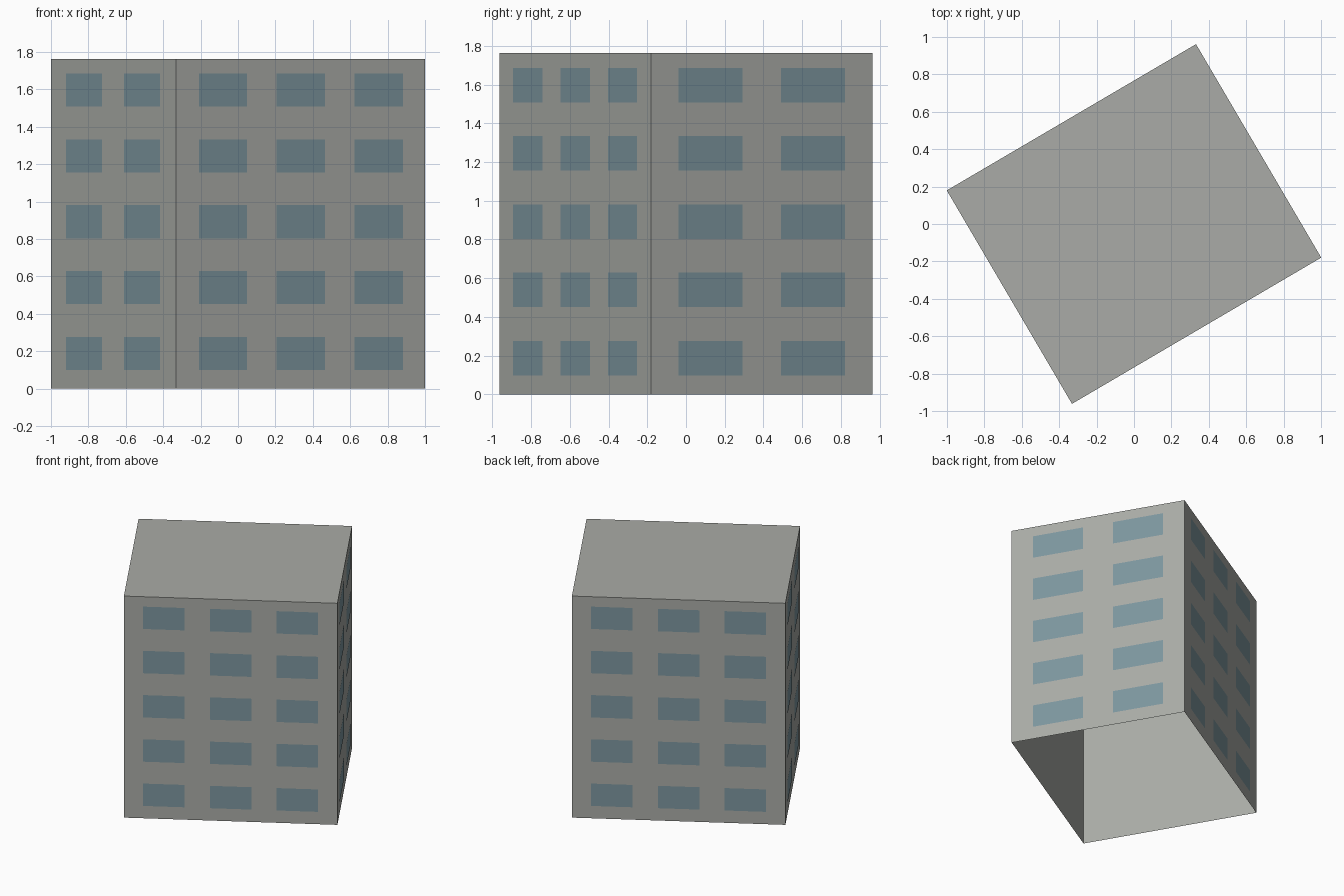
import bpy
import bmesh
from math import radians, pi
from mathutils import Matrix, Vector

WIDTH, DEPTH, HEIGHT = 1.545, 1.323, 1.763
FLOORS = 5
FLOOR_PITCH = 0.352
FIRST_ROW = 0.188
WINDOW_HEIGHT = 0.178
TURN = Matrix.Rotation(radians(30.4), 4, 'Z')

cube = bpy.data.objects.get("Cube")
if cube:
    bpy.data.objects.remove(cube, do_unlink=True)


def make_material(name, colour):
    mat = bpy.data.materials.new(name)
    mat.use_nodes = True
    mat.diffuse_color = colour
    mat.node_tree.nodes["Principled BSDF"].inputs["Base Color"].default_value = colour
    return mat


def make_object(name, bm, mat):
    bm.transform(TURN)
    mesh = bpy.data.meshes.new(name)
    bm.to_mesh(mesh)
    bm.free()
    mesh.materials.append(mat)
    obj = bpy.data.objects.new(name, mesh)
    bpy.context.collection.objects.link(obj)
    return obj


concrete = make_material("concrete grey", (0.40, 0.41, 0.385, 1))
glass = make_material("window blue", (0.205, 0.305, 0.345, 1))

# Walls and roof: a hollow box, open underneath
bm = bmesh.new()
bmesh.ops.create_cube(bm, size=1, matrix=Matrix.Translation((0, 0, HEIGHT / 2))
                      @ Matrix.Diagonal((WIDTH, DEPTH, HEIGHT, 1)))
floor = [f for f in bm.faces if f.normal.z < -0.5]
bmesh.ops.delete(bm, geom=floor, context='FACES_ONLY')
make_object("walls_and_roof", bm, concrete)


# Windows: a grid of flat panes just proud of each wall
def add_windows(name, quarter_turns, wall_distance, columns, pitch, pane_width):
    bm = bmesh.new()
    for row in range(FLOORS):
        for col in range(columns):
            x = (col - (columns - 1) / 2) * pitch
            z = FIRST_ROW + row * FLOOR_PITCH
            corners = [(-1, -1), (1, -1), (1, 1), (-1, 1)]
            bm.faces.new([bm.verts.new(Vector((x + sx * pane_width / 2,
                                               -wall_distance - 0.002,
                                               z + sz * WINDOW_HEIGHT / 2)))
                          for sx, sz in corners])
    bm.transform(Matrix.Rotation(quarter_turns * pi / 2, 4, 'Z'))
    make_object(name, bm, glass)


for name, turns in (("front_windows", 0), ("back_windows", 2)):
    add_windows(name, turns, DEPTH / 2, 3, 0.483, 0.299)
for name, turns in (("left_windows", 1), ("right_windows", 3)):
    add_windows(name, turns, WIDTH / 2, 2, 0.614, 0.383)
